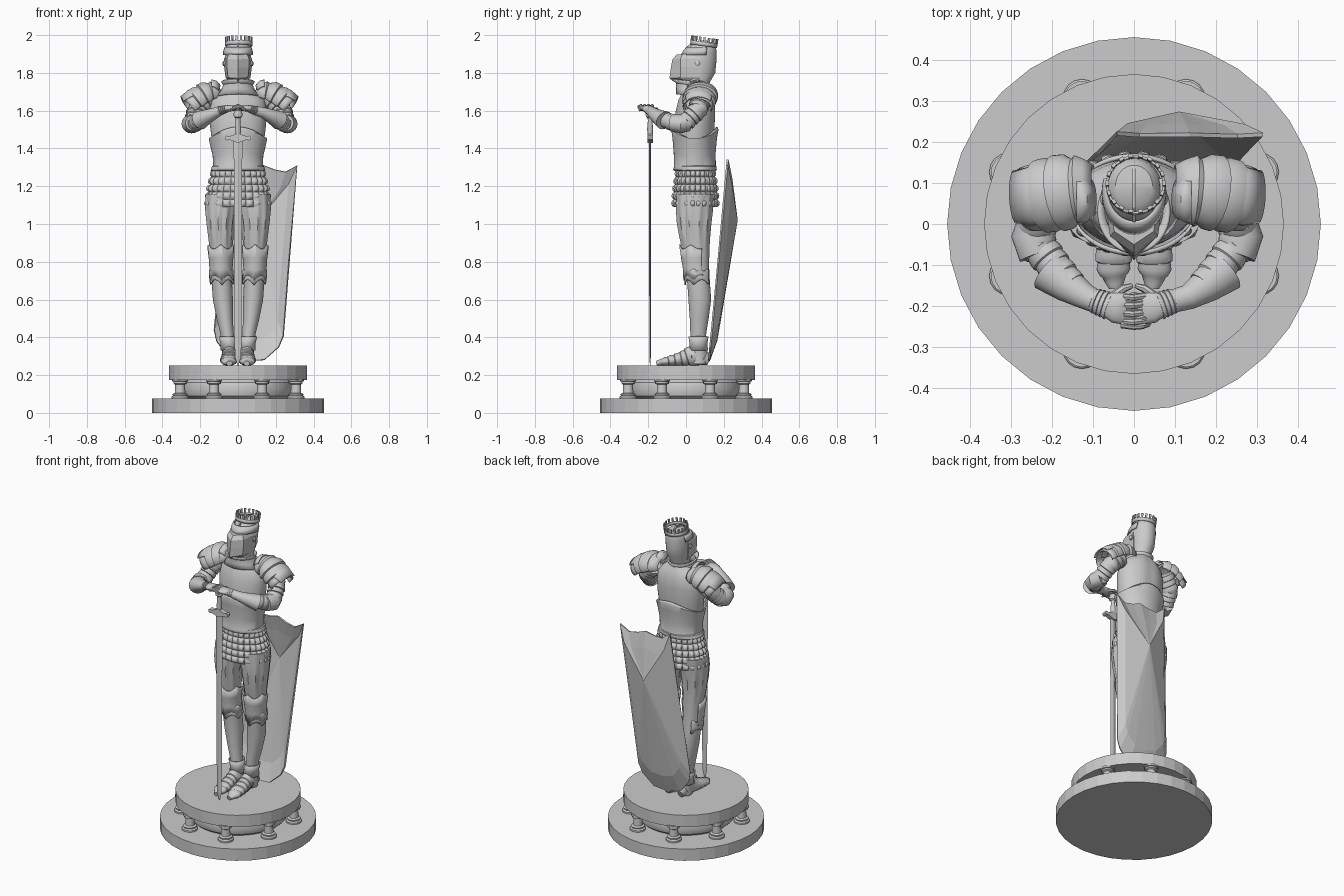
import bpy, bmesh, math
from math import sin, cos, pi, exp, radians
from mathutils import Vector, Matrix

smooth_parts = []

def make(name, rings, closed=True, cap=True, thick=0, smooth=True, s=1, mat=None):
    """Skin a list of equal-length point rings into one mesh object."""
    bm = bmesh.new()
    vs = [[bm.verts.new((s * p[0], p[1], p[2])) for p in r] for r in rings]
    n = len(vs[0])
    for r0, r1 in zip(vs, vs[1:]):
        for j in range(n if closed else n - 1):
            k = (j + 1) % n
            bm.faces.new((r0[j], r0[k], r1[k], r1[j]))
    if cap:
        bm.faces.new(vs[0][::-1])
        bm.faces.new(vs[-1])
    bmesh.ops.remove_doubles(bm, verts=bm.verts, dist=1e-5)
    bmesh.ops.recalc_face_normals(bm, faces=bm.faces)
    if mat:
        bm.transform(mat)
    me = bpy.data.meshes.new(name)
    bm.to_mesh(me)
    bm.free()
    ob = bpy.data.objects.new(name, me)
    bpy.context.collection.objects.link(ob)
    if thick:
        m = ob.modifiers.new("thickness", 'SOLIDIFY')
        m.thickness = thick
        m.offset = 0
    if smooth:
        smooth_parts.append(ob)
    return ob

def angles(n, arc):
    if arc:
        return [-arc + 2 * arc * j / n for j in range(n + 1)]
    return [2 * pi * j / n for j in range(n)]

def loft(name, pts, n=32, warp=None, arc=None, **kw):
    """Horizontal elliptical rings (cx, cy, z, rx, ry); angle 0 faces front."""
    rings = []
    for i, (cx, cy, z, rx, ry) in enumerate(pts):
        ring = []
        for a in angles(n, arc):
            k, dz = warp(i, a) if warp else (1, 0)
            ring.append((cx + k * rx * sin(a), cy - k * ry * cos(a), z + dz))
        rings.append(ring)
    return make(name, rings, closed=not arc, cap=not (arc or kw.get("thick")), **kw)

def tube(name, pts, n=20, arc=None, **kw):
    """Elliptical rings (x, y, z, a, b) square to the path; angle 0 is up."""
    P = [Vector(p[:3]) for p in pts]
    rings = []
    for i, p in enumerate(pts):
        T = P[min(i + 1, len(P) - 1)] - P[max(i - 1, 0)]
        if i and (P[i] - P[i - 1]).length < 1e-3:
            T = P[-1] - P[0]
        T.normalize()
        A = T.cross(Vector((0, 0, 1))).normalized()
        B = A.cross(T)
        rings.append([P[i] + A * p[3] * sin(t) + B * p[4] * cos(t) for t in angles(n, arc)])
    return make(name, rings, closed=not arc, cap=not arc, **kw)

def bands(pts, n, k):
    """Resample a path into n overlapping plates with a stepped radius."""
    out = []
    for i in range(n):
        for f, g in ((0.04, 1 - k), (0.5, 1 + k * 0.6), (0.93, 1 + k)):
            t = (i + f) / n * (len(pts) - 1)
            j = min(int(t), len(pts) - 2)
            q = [u + (v - u) * (t - j) for u, v in zip(pts[j], pts[j + 1])]
            out.append((*q[:3], q[3] * g, q[4] * g))
    return out

def turned(name, prof, n=24, at=(0, 0), **kw):
    return loft(name, [(at[0], at[1], z, r, r) for r, z in prof], n, **kw)

# Pedestal: two discs, bulging core, eight turned columns
turned("base_disc", [(.455, 0), (.455, .075)], 32, smooth=False)
turned("top_disc", [(.365, .175), (.365, .25)], 32, smooth=False)
turned("pedestal_core", [(.26, .07), (.285, .09), (.295, .125), (.285, .16), (.26, .18)], 48)
for i in range(8):
    a = radians(22.5 + 45 * i)
    turned("pedestal_column", [(.046, .07), (.046, .085), (.038, .092), (.04, .1), (.028, .106),
           (.026, .15), (.036, .156), (.036, .165), (.042, .168), (.042, .18)], 16,
           at=(.332 * cos(a), .332 * sin(a)))

# Legs, knee plates, greaves and plated shoes
def leg_flutes(i, a):
    return (1 + (.05 * sin(11 * a) if 1 <= i <= 3 else 0), 0)

for s in (-1, 1):
    loft("leg", [(.088, .05, 1.16, .085, .1), (.092, .045, 1.08, .082, .095), (.094, .043, 1, .072, .088),
         (.092, .047, .92, .064, .077), (.09, .052, .86, .06, .072), (.09, .058, .78, .054, .064),
         (.086, .066, .7, .054, .06), (.08, .073, .6, .053, .06), (.07, .07, .5, .043, .05),
         (.058, .065, .42, .035, .042), (.05, .066, .36, .037, .042), (.047, .068, .26, .036, .042)],
         44, leg_flutes, s=s)

    def zigzag(i, a):
        return (1, (0.02 * abs(sin(a * 2.5)) - .01) * (1.4 if i == 0 else -1.2 if i == 3 else 0))
    loft("knee_plate", [(.087, .06, .715, .062, .07), (.09, .056, .76, .057, .068),
         (.09, .052, .82, .061, .074), (.091, .05, .88, .067, .082)], 30, zigzag, arc=2.0, s=s, thick=.008)
    loft("knee_guard", [(.085, .064, .69, .062, .068), (.088, .062, .715, .06, .066), (.089, .06, .75, .063, .07),
         (.089, .06, .755, .06, .066)], 30, zigzag, arc=2.6, s=s, thick=.006)
    loft("ankle_cuff", [(.048, .066, .33, .043, .047), (.05, .066, .37, .04, .045),
         (.055, .066, .405, .044, .05)], 24, s=s, thick=.006)
    foot = [(.046, .125, .275, .02, .025), (.046, .08, .297, .036, .047), (.046, .03, .303, .039, .053),
            (.047, -.01, .29, .042, .04), (.049, -.06, .28, .045, .03), (.05, -.11, .272, .04, .022),
            (.045, -.158, .262, .014, .012)]
    tube("plated_shoe", bands(foot, 9, .05), s=s)

# Puffed skirt
N = 30
def puffs(i, a):
    return (.95 + .11 * abs(sin(12 * a)) ** .6 * abs(sin(pi * i / 6)) ** .6, 0)
skirt = [(0, .05, 1.09 + .2 * i / N, .172 - .036 * (i / N) ** 1.6, .122 - .022 * (i / N) ** 2) for i in range(N + 1)]
loft("puffed_skirt", skirt, 144, puffs)

# Body armour: breastplate with centre ridge, belly plate, waist belt
def ridge(i, a):
    d = min(a, 2 * pi - a)
    return (1 + .05 * exp(-(d / .18) ** 2) - .05 * exp(-((pi - a) / .22) ** 2), 0)
loft("breastplate", [(0, .047, 1.28, .125, .103), (0, .045, 1.36, .125, .102), (0, .045, 1.44, .138, .105),
     (0, .05, 1.52, .148, .106), (0, .055, 1.6, .152, .104), (0, .06, 1.66, .14, .094),
     (0, .062, 1.7, .105, .076), (0, .062, 1.73, .06, .06)], 48, ridge)
def wave(i, a):
    return (1, .025 * cos(2 * a) * max(0, i - 1) / 3)
loft("belly_plate", [(0, .047, 1.285, .14, .113), (0, .047, 1.3, .128, .107), (0, .046, 1.37, .13, .107),
     (0, .046, 1.44, .145, .114), (0, .047, 1.475, .153, .121), (0, .047, 1.48, .15, .116)], 48, wave, thick=.008)
loft("waist_belt", [(0, .05, 1.28, .14, .106), (0, .05, 1.285, .145, .111), (0, .05, 1.305, .138, .111),
     (0, .05, 1.31, .13, .106)], 48)

# Neck collar and helmet
def collar_tilt(i, a):
    return (1, .012 * cos(a))
loft("collar", [(0, .045, 1.675, .11, .095), (0, .04, 1.705, .086, .088), (0, .035, 1.735, .075, .085),
     (0, .03, 1.755, .086, .1)], 32, collar_tilt, thick=.008)
loft("helmet_skull", [(0, .06, 1.7, .055, .06), (0, .06, 1.75, .056, .066), (0, .07, 1.8, .066, .085),
     (0, .072, 1.86, .07, .089), (0, .082, 1.91, .069, .08), (0, .09, 1.94, .062, .068),
     (0, .093, 1.957, .045, .05), (0, .093, 1.964, .003, .003)])
def visor_ring(z, tip, w, f, back):
    return [(-w, back, z), (-w * .8, f, z), (0, tip, z - .004), (w * .8, f, z), (w, back, z)]
make("visor", [visor_ring(1.755, -.06, .05, -.005, .07), visor_ring(1.775, -.088, .066, -.03, .075),
     visor_ring(1.83, -.08, .073, -.028, .08), visor_ring(1.875, -.072, .073, -.03, .08),
     visor_ring(1.9, -.05, .06, -.018, .06)], smooth=False)
loft("brow_plate", [(0, .075, 1.895, .075, .098), (0, .08, 1.915, .074, .092), (0, .085, 1.935, .067, .08)],
     24, arc=1.9, thick=.008)
make("helmet_crest", [[(-.004, y, z), (.004, y, z), (.004, y, 1.93), (-.004, y, 1.93)]
     for y, z in ((.005, 1.94), (.04, 1.967), (.1, 1.974), (.14, 1.96))], smooth=False)
for s in (-1, 1):
    tube("visor_pivot", [(.06, .06, 1.85, .014, .014), (.077, .06, 1.85, .014, .014),
         (.081, .06, 1.85, .008, .008)], 12, s=s)

# Crown: tilted band with upright tabs
tilt = Matrix.Translation((.004, .093, 1.942)) @ Matrix.Rotation(radians(-8), 4, 'X')
turned("crown_band", [(.069, 0), (.069, .022)], 36, mat=tilt, thick=.006)
for i in range(18):
    m = tilt @ Matrix.Rotation(2 * pi * i / 18, 4, 'Z')
    make("crown_tab", [[(.065, -w, z), (.073, -w, z), (.073, w, z), (.065, w, z)]
         for w, z in ((.005, .018), (.006, .047))], smooth=False, mat=m)

# Arms, shoulder plates, gauntlets and interlaced fingers
for s in (-1, 1):
    o = .012 if s > 0 else -.004
    tube("upper_arm", bands([(.16 + o, .085, 1.67, .055, .055), (.225 + o, .06, 1.6, .05, .05),
         (.242 + o, 0, 1.54, .045, .047)], 6, .06), s=s)
    tube("forearm", bands([(.243 + o, .01, 1.54, .043, .046), (.24 + o, -.05, 1.53, .045, .046),
         (.2 + o, -.1, 1.547, .041, .041), (.15 + o, -.15, 1.575, .032, .032)], 7, .05), s=s)
    tube("elbow_guard", [(.235 + o, .01, 1.535, .05, .045), (.25 + o, -.03, 1.53, .053, .05),
         (.235 + o, -.075, 1.535, .05, .045)], s=s)
    tube("gauntlet_cuff", [(.208 + o, -.113, 1.548, .056, .05), (.165 + o, -.15, 1.57, .042, .038),
         (.12 + o, -.178, 1.59, .031, .028), (.095, -.188, 1.6, .028, .025)], s=s)
    tube("wrist_plates", bands([(.1, -.185, 1.598, .029, .025), (.06, -.2, 1.61, .033, .019)], 4, .06), s=s)
    tube("hand", [(.065, -.197, 1.61, .03, .018), (.045, -.203, 1.613, .038, .017),
         (.022, -.207, 1.612, .038, .014), (.012, -.208, 1.608, .03, .008)], s=s)
    for j in range(4):
        y = -.18 - .02 * j + s * .005
        e = .02 - .012 * abs(j - 1.5)
        tube("finger", [(.03, y, 1.612, .009, .009), (0, y - .004, 1.624 + s * .003, .009, .009),
             (-.02 - e * .5, y - .003, 1.617, .008, .008), (-.035 - e, y, 1.6, .005, .005)], 8, s=s)
    tube("thumb", [(.05, -.175, 1.607, .011, .01), (.025, -.157, 1.608, .01, .01),
         (.004, -.15, 1.603, .006, .006)], 8, s=s)
    tube("shoulder_plate", bands([(.095, .085, 1.695, .06, .04), (.16 + o, .08, 1.685, .085, .068),
         (.215 + o, .07, 1.655, .084, .068), (.265 + o, .06, 1.615, .07, .055)], 4, .07),
         28, arc=2.0, s=s, thick=.007)
    tube("shoulder_flange", [(.2 + o, .07, 1.665, .07, .06), (.25 + o, .068, 1.655, .074, .055),
         (.29 + o, .066, 1.637, .066, .04)], 16, arc=1.2, s=s, thick=.006)
    tube("neck_guard", [(.11, .06, 1.69, .05, .045), (.135, .06, 1.7, .06, .06),
         (.14, .06, 1.7, .062, .062)], 16, arc=1.1, s=s, thick=.006)

# Sword: blade, cross guard, grip and pommel
Y = -.19
make("sword_blade", [[(-w, Y, z), (0, Y - d, z), (w, Y, z), (0, Y + d, z)]
     for w, d, z in ((.002, .001, .25), (.017, .004, .3), (.023, .006, 1.44))], smooth=False)
for s in (-1, 1):
    make("cross_guard", [[(x, Y - .014, 1.455 - h), (x, Y + .014, 1.455 - h), (x, Y + .014, 1.455 + h),
         (x, Y - .014, 1.455 + h)] for x, h in ((0, .026), (.02, .018), (.045, .009), (.06, .013), (.068, .006))],
         smooth=False, s=s)
turned("sword_grip", [(.012, 1.46), (.016, 1.5), (.012, 1.545), (.013, 1.56), (.022, 1.567), (.024, 1.583),
       (.018, 1.6), (.004, 1.607)], 16, at=(0, Y))

# Shield leaning behind: scalloped top, raised rim and pyramid boss
right = [(.06, .497), (.12, .49), (.178, .53), (.18, 0), (.184, -.38), (.165, -.44), (.095, -.515)]
outline = [(0, .515)] + right + [(0, -.53)] + [(-u, v) for u, v in right[::-1]]
def shield_ring(k, depth, v0):
    return [(u * k, depth, v0 + (v - v0) * k) for u, v in outline]
lean = (Matrix.Translation((.09, .17, .8)) @ Matrix.Rotation(radians(-5.3), 4, 'X')
        @ Matrix.Rotation(radians(5), 4, 'Y'))
make("shield", [shield_ring(1, 0, 0), shield_ring(.8, .03, .04), shield_ring(0, .078, .23)],
     cap=False, thick=.01, smooth=False, mat=lean)

# Smooth shading with crisp plate edges
for ob in smooth_parts:
    ob.select_set(True)
bpy.context.view_layer.objects.active = smooth_parts[0]
bpy.ops.object.shade_smooth_by_angle(angle=radians(35))
